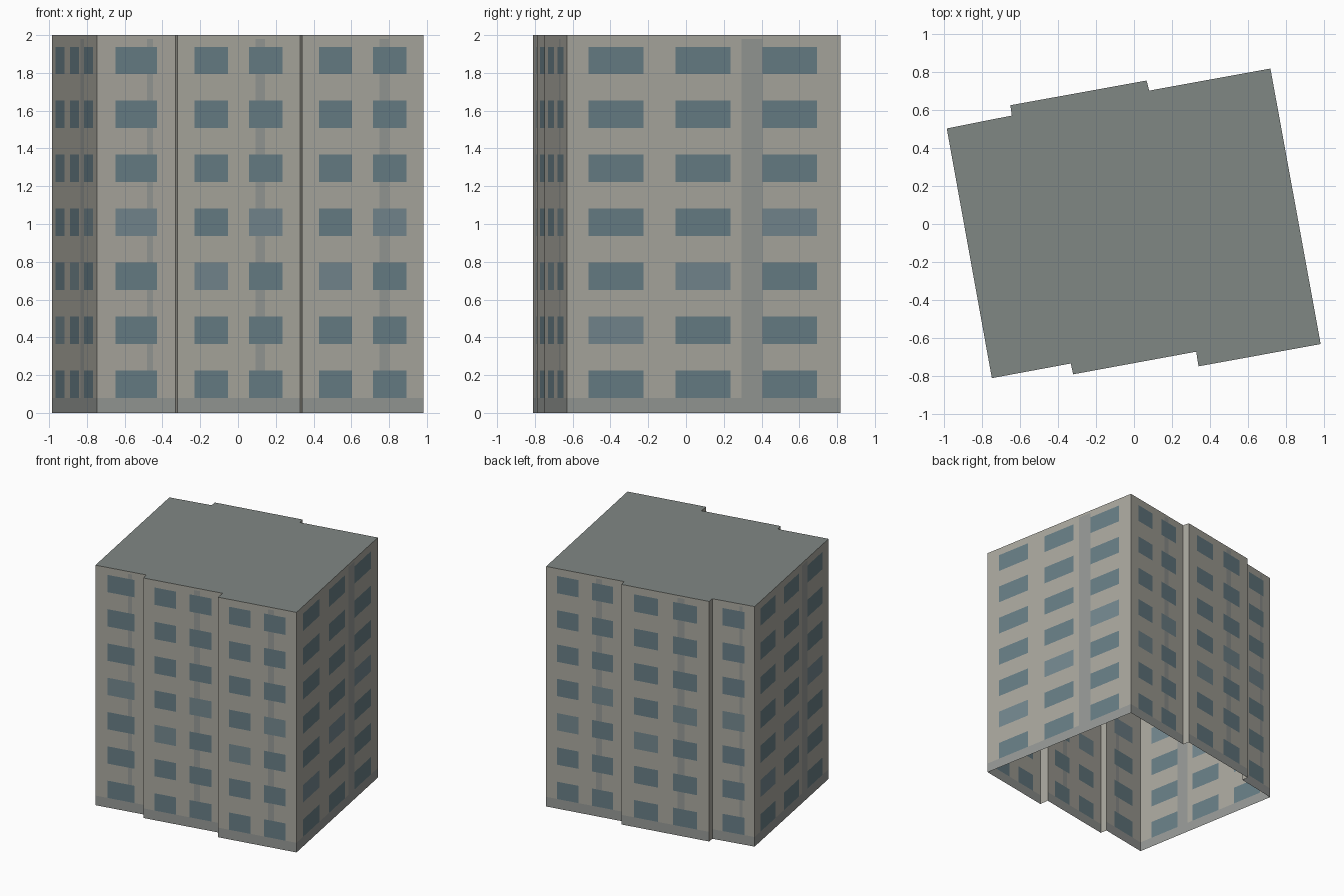
import bpy

if "Cube" in bpy.data.objects:
    bpy.data.objects.remove(bpy.data.objects["Cube"])

H, FLOORS = 2.0, 7


def material(name, rgb):
    lin = [((c / 255 + 0.055) / 1.055) ** 2.4 for c in rgb]
    m = bpy.data.materials.new(name)
    m.diffuse_color = (*lin, 1)
    m.use_nodes = True
    m.node_tree.nodes["Principled BSDF"].inputs["Base Color"].default_value = m.diffuse_color
    return m


WALL, TRIM, GLASS, PALE_GLASS = range(4)
MATS = [material("wall", (170, 168, 159)), material("trim", (150, 153, 150)),
        material("glass", (104, 126, 134)), material("pale_glass", (116, 136, 143))]
ROOF = material("roof", (128, 135, 132))

# Window spans as fractions of the wall width, by number of window columns
WINDOWS = {0: [],
           1: [(0.235, 0.765)],
           2: [(0.14, 0.414), (0.586, 0.86)],
           3: [(0.08, 0.28), (0.398, 0.598), (0.716, 0.915)]}
STRIPE = (0.638, 0.716)
BASE, STRIPE_TOP, WIN_H = 0.08, 1.98, 0.144

# Footprint, counter-clockwise: start corner, wall name, window columns
PLAN = [((-0.747, -0.810), "front_wall_left", 1),
        ((-0.332, -0.733), "front_step_left", 0),
        ((-0.320, -0.790), "front_wall_middle", 2),
        ((0.327, -0.671), "front_step_right", 0),
        ((0.339, -0.748), "front_wall_right", 2),
        ((0.981, -0.631), "right_wall", 3),
        ((0.717, 0.817), "back_wall_right", 2),
        ((0.080, 0.701), "back_step_right", 0),
        ((0.066, 0.754), "back_wall_middle", 2),
        ((-0.650, 0.624), "back_step_left", 0),
        ((-0.642, 0.570), "back_wall_left", 1),
        ((-0.984, 0.502), "left_wall", 3)]


def add_object(name, verts, faces, mats, indices):
    me = bpy.data.meshes.new(name)
    me.from_pydata(verts, [], faces)
    for m in mats:
        me.materials.append(m)
    for p, i in zip(me.polygons, indices):
        p.material_index = i
    me.update()
    bpy.context.collection.objects.link(bpy.data.objects.new(name, me))


ROWS = [(BASE + k * H / FLOORS, BASE + k * H / FLOORS + WIN_H) for k in range(FLOORS)]


def cell_material(u, z, cols):
    """Which finish covers this point of a wall."""
    for c, (u0, u1) in enumerate(WINDOWS[cols]):
        for r, (z0, z1) in enumerate(ROWS):
            if u0 < u < u1 and z0 < z < z1:
                return PALE_GLASS if r == c + 4 - cols else GLASS
    if cols and (z < BASE or (STRIPE[0] < u < STRIPE[1] and z < STRIPE_TOP)):
        return TRIM
    return WALL


def build_wall(name, a, b, cols):
    us, zs = {0.0, 1.0}, {0.0, H}
    if cols:
        us.update(STRIPE, *WINDOWS[cols])
        zs.update((BASE, STRIPE_TOP), *ROWS)
    us, zs = sorted(us), sorted(zs)
    n = len(us)
    verts = [(a[0] + (b[0] - a[0]) * u, a[1] + (b[1] - a[1]) * u, z) for z in zs for u in us]
    faces, idx = [], []
    for j in range(len(zs) - 1):
        for i in range(n - 1):
            k = j * n + i
            faces.append((k, k + 1, k + n + 1, k + n))
            idx.append(cell_material((us[i] + us[i + 1]) / 2, (zs[j] + zs[j + 1]) / 2, cols))
    add_object(name, verts, faces, MATS, idx)


# Walls all round, open underneath
for i, (a, name, cols) in enumerate(PLAN):
    build_wall(name, a, PLAN[(i + 1) % len(PLAN)][0], cols)

# Flat roof
add_object("roof", [(x, y, H) for (x, y), _, _ in PLAN], [tuple(range(len(PLAN)))], [ROOF], [0])
